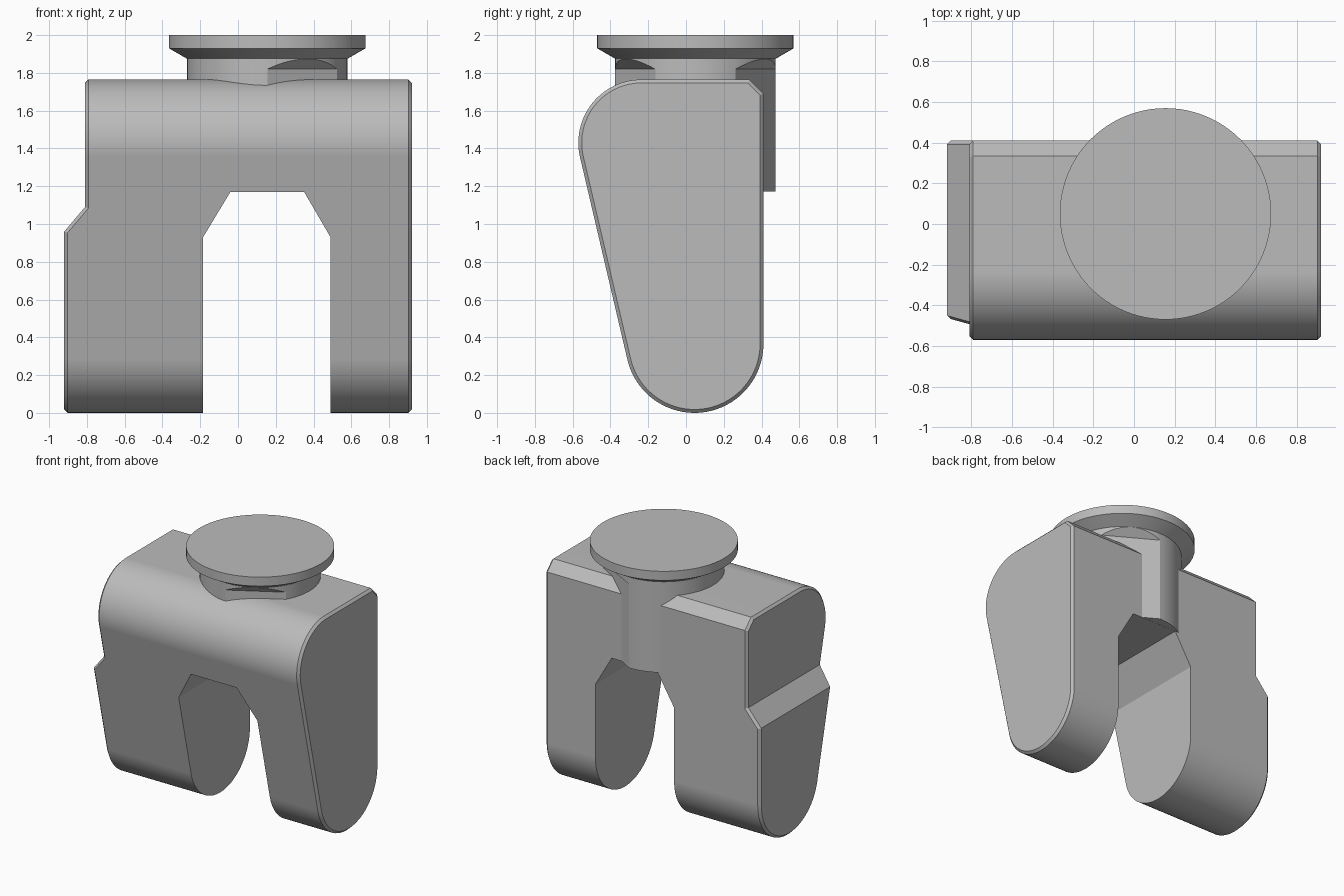
import bpy, bmesh, math
from mathutils import Matrix, Vector

cube = bpy.data.objects.get("Cube")
if cube:
    bpy.data.objects.remove(cube)

grey = bpy.data.materials.new("plain_grey")
grey.use_nodes = True
colour = (0.5, 0.5, 0.5, 1)
grey.diffuse_color = colour
grey.node_tree.nodes["Principled BSDF"].inputs["Base Color"].default_value = colour


def add_object(name, bm):
    bmesh.ops.recalc_face_normals(bm, faces=bm.faces)
    mesh = bpy.data.meshes.new(name)
    bm.to_mesh(mesh)
    bm.free()
    mesh.materials.append(grey)
    obj = bpy.data.objects.new(name, mesh)
    bpy.context.collection.objects.link(obj)
    return obj


def prism(name, points, sweep):
    """Closed outline swept along a vector."""
    bm = bmesh.new()
    face = bm.faces.new([bm.verts.new(p) for p in points])
    moved = bmesh.ops.extrude_face_region(bm, geom=[face], use_keep_orig=True)
    verts = [v for v in moved["geom"] if isinstance(v, bmesh.types.BMVert)]
    bmesh.ops.translate(bm, verts=verts, vec=sweep)
    return add_object(name, bm)


def arc(cy, cz, r, start, end, steps):
    angles = [math.radians(start + (end - start) * i / steps) for i in range(steps + 1)]
    return [(cy + r * math.cos(a), cz + r * math.sin(a)) for a in angles]


def cut(obj, cutters):
    for cutter in cutters:
        mod = obj.modifiers.new("cut", 'BOOLEAN')
        mod.operation, mod.solver, mod.object = 'DIFFERENCE', 'EXACT', cutter
    graph = bpy.context.evaluated_depsgraph_get()
    mesh = bpy.data.meshes.new_from_object(obj.evaluated_get(graph))
    obj.modifiers.clear()
    obj.data = mesh
    for cutter in cutters:
        bpy.data.objects.remove(cutter)


def finish(obj):
    bpy.ops.object.select_all(action='DESELECT')
    obj.select_set(True)
    bpy.context.view_layer.objects.active = obj
    bpy.ops.object.shade_smooth_by_angle(angle=math.radians(25))
    mod = obj.modifiers.new("even_shading", 'WEIGHTED_NORMAL')
    mod.keep_sharp = True


# Fork body: teardrop side profile swept across the width
side = [(0.41, 1.69), (0.335, 1.765)]
side += arc(-0.235, 1.43, 0.335, 90, 193.2, 28)
side += arc(0.045, 0.365, 0.365, 193.2, 360, 40)
body = prism("fork_body", [(-0.92, y, z) for y, z in side], (1.84, 0, 0))

# Wheel opening and the stepped side
opening = [(-0.185, -0.1), (-0.185, 0.93), (-0.04, 1.17),
           (0.35, 1.17), (0.49, 0.93), (0.49, -0.1)]
step = [(-1.2, 0.629), (-0.81, 1.09), (-0.81, 2), (-1.2, 2)]
cut(body, [prism("cutter", [(x, -1, z) for x, z in outline], (0, 2, 0))
           for outline in (opening, step)])

# Chamfer the rims of the outer side faces
bm = bmesh.new()
bm.from_mesh(body.data)
bmesh.ops.remove_doubles(bm, verts=bm.verts, dist=0.0005)
bm.normal_update()
rims = []
for e in bm.edges:
    if len(e.link_faces) == 2 and min(abs(v.co.x) for v in e.verts) > 0.78:
        tilt = sorted(abs(f.normal.x) for f in e.link_faces)
        if tilt[0] < 0.1 and tilt[1] > 0.5:
            rims.append(e)
bmesh.ops.bevel(bm, geom=rims, offset=0.018, segments=1, affect='EDGES')
bm.to_mesh(body.data)
bm.free()
finish(body)

# Mounting stem with its round flange, turned around a vertical axis
centre = Vector((0.155, 0.05, 0))
turned = [(0, 1.171), (0.425, 1.171), (0.425, 1.875), (0.52, 1.93), (0.52, 2), (0, 2)]
bm = bmesh.new()
verts = [bm.verts.new(centre + Vector((r, 0, z))) for r, z in turned]
edges = [bm.edges.new(pair) for pair in zip(verts, verts[1:])]
bmesh.ops.spin(bm, geom=verts + edges, cent=centre, axis=(0, 0, 1),
               angle=math.tau, steps=96, use_duplicate=False)
bmesh.ops.remove_doubles(bm, verts=bm.verts, dist=0.0005)
stem = add_object("mounting_stem", bm)

# Two flats on the stem, sloping out under the flange
flat = [(0.368, 1), (0.368, 1.82), (0.426, 1.875), (0.7, 1.875), (0.7, 1)]
cutters = []
for angle in (60, -60):
    turn = Matrix.Translation(centre) @ Matrix.Rotation(math.radians(angle), 4, 'Z')
    points = [turn @ Vector((u, -0.5, z)) for u, z in flat]
    cutters.append(prism("cutter", points, turn.to_3x3() @ Vector((0, 1, 0))))
cut(stem, cutters)
finish(stem)
